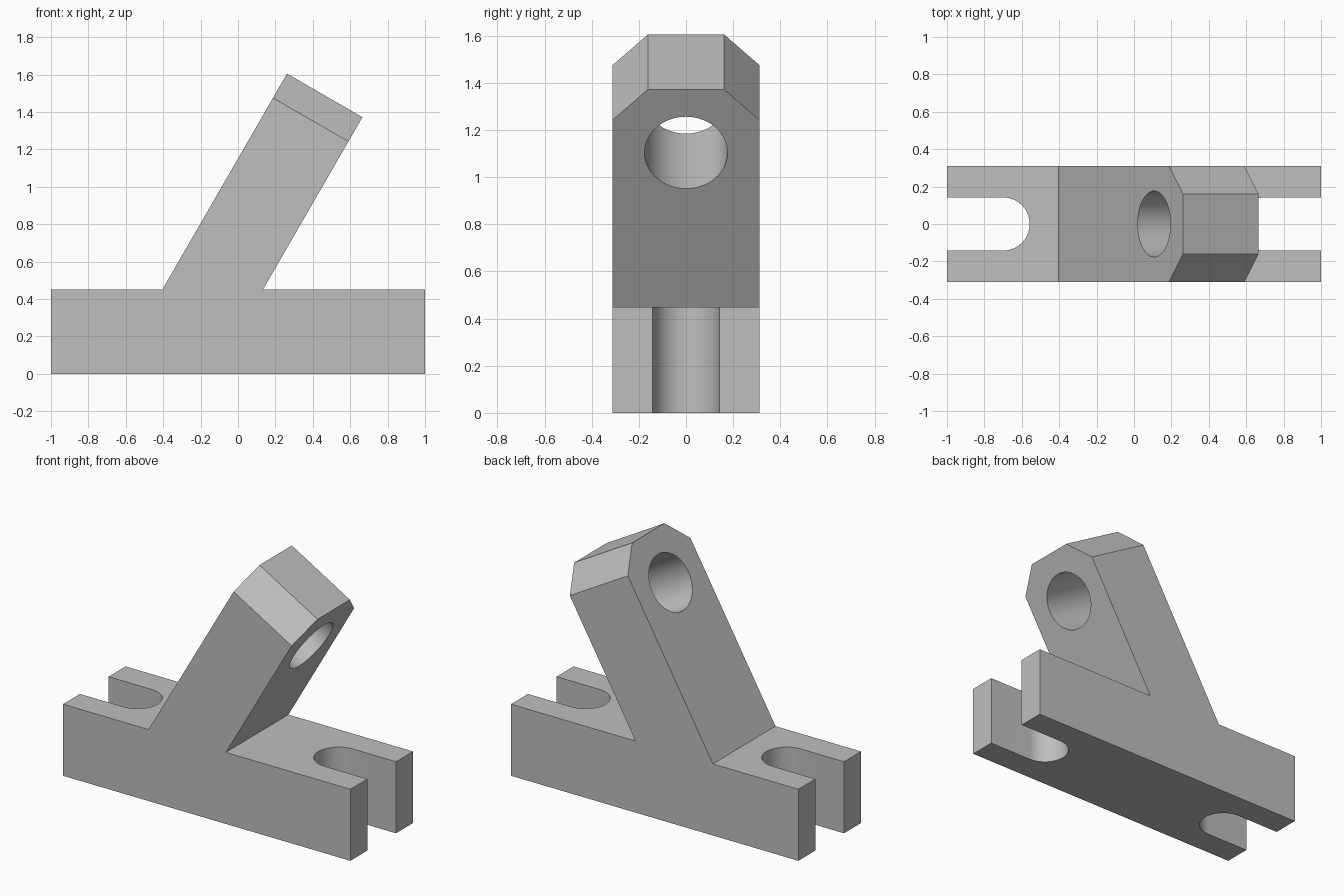
import bpy, bmesh
from math import cos, sin, pi, radians
from mathutils import Matrix, Vector

if "Cube" in bpy.data.objects:
    bpy.data.objects.remove(bpy.data.objects["Cube"], do_unlink=True)

HALF_DEPTH = 0.311
BASE_TOP = 0.45
SLOT_R, SLOT_X = 0.142, 0.70
HOLE_R, HOLE_DROP = 0.176, 0.31
CHAMFER = 0.15

# One plain grey for the whole casting
grey = bpy.data.materials.new("plain grey")
grey.use_nodes = True
colour = (0.52, 0.52, 0.52, 1)
grey.diffuse_color = colour
grey.node_tree.nodes["Principled BSDF"].inputs["Base Color"].default_value = colour


def prism(name, points, sweep, bevel_edges=None):
    """Closed solid swept from a flat outline."""
    bm = bmesh.new()
    face = bm.faces.new([bm.verts.new(p) for p in points])
    out = bmesh.ops.extrude_face_region(bm, geom=[face])
    moved = [g for g in out["geom"] if isinstance(g, bmesh.types.BMVert)]
    bmesh.ops.translate(bm, verts=moved, vec=sweep)
    if bevel_edges:
        bmesh.ops.bevel(bm, geom=[e for e in bm.edges if bevel_edges(e)],
                        offset=CHAMFER, segments=1, affect='EDGES')
    bmesh.ops.recalc_face_normals(bm, faces=bm.faces)
    mesh = bpy.data.meshes.new(name)
    bm.to_mesh(mesh)
    bm.free()
    mesh.materials.append(grey)
    obj = bpy.data.objects.new(name, mesh)
    bpy.context.collection.objects.link(obj)
    return obj


# Slanted arm directions: along its length and through its thickness
along = Vector((cos(radians(60)), 0, sin(radians(60))))
through = Vector((along.z, 0, -along.x))
tip_a = Vector((0.262, 0, 1.605))
tip_b = tip_a + through * 0.466


def foot(tip):
    return tip - along * ((tip.z - BASE_TOP) / along.z)


# Bracket body: base and arm in one side outline, arm tip corners chamfered
outline = [Vector((-1, 0, 0)), Vector((1, 0, 0)), Vector((1, 0, BASE_TOP)),
           foot(tip_b), tip_b, tip_a, foot(tip_a), Vector((-1, 0, BASE_TOP))]
back = Vector((0, HALF_DEPTH, 0))


def is_tip_edge(edge):
    a, b = edge.verts
    return min(a.co.z, b.co.z) > 1.3 and abs(a.co.y - b.co.y) < 0.01


body = prism("angled_bracket", [p - back for p in outline], back * 2, is_tip_edge)

# Round-ended slots at both ends of the base
cutters = []
for side, name in ((-1, "right_slot_cutter"), (1, "left_slot_cutter")):
    arc = [(SLOT_X - SLOT_R * sin(pi * i / 32), SLOT_R * cos(pi * i / 32))
           for i in range(33)]
    path = [(1.2, SLOT_R)] + arc + [(1.2, -SLOT_R)]
    cutters.append(prism(name, [(side * x, y, -0.1) for x, y in path],
                         Vector((0, 0, BASE_TOP + 0.2))))

# Round hole through the arm near its tip
centre = tip_a - along * HOLE_DROP - through * 0.1
ring = [centre + along * HOLE_R * cos(2 * pi * i / 64)
        + Vector((0, HOLE_R * sin(2 * pi * i / 64), 0)) for i in range(64)]
cutters.append(prism("arm_hole_cutter", ring, through * 0.666))

# Cut, then drop the cutters
bpy.ops.object.select_all(action='DESELECT')
bpy.context.view_layer.objects.active = body
body.select_set(True)
for cutter in cutters:
    cutter.hide_render = True
    mod = body.modifiers.new("cut", 'BOOLEAN')
    mod.operation = 'DIFFERENCE'
    mod.solver = 'EXACT'
    mod.object = cutter
    bpy.ops.object.modifier_apply(modifier=mod.name)
for cutter in cutters:
    bpy.data.objects.remove(cutter, do_unlink=True)

bpy.ops.object.shade_smooth_by_angle(angle=radians(25))
